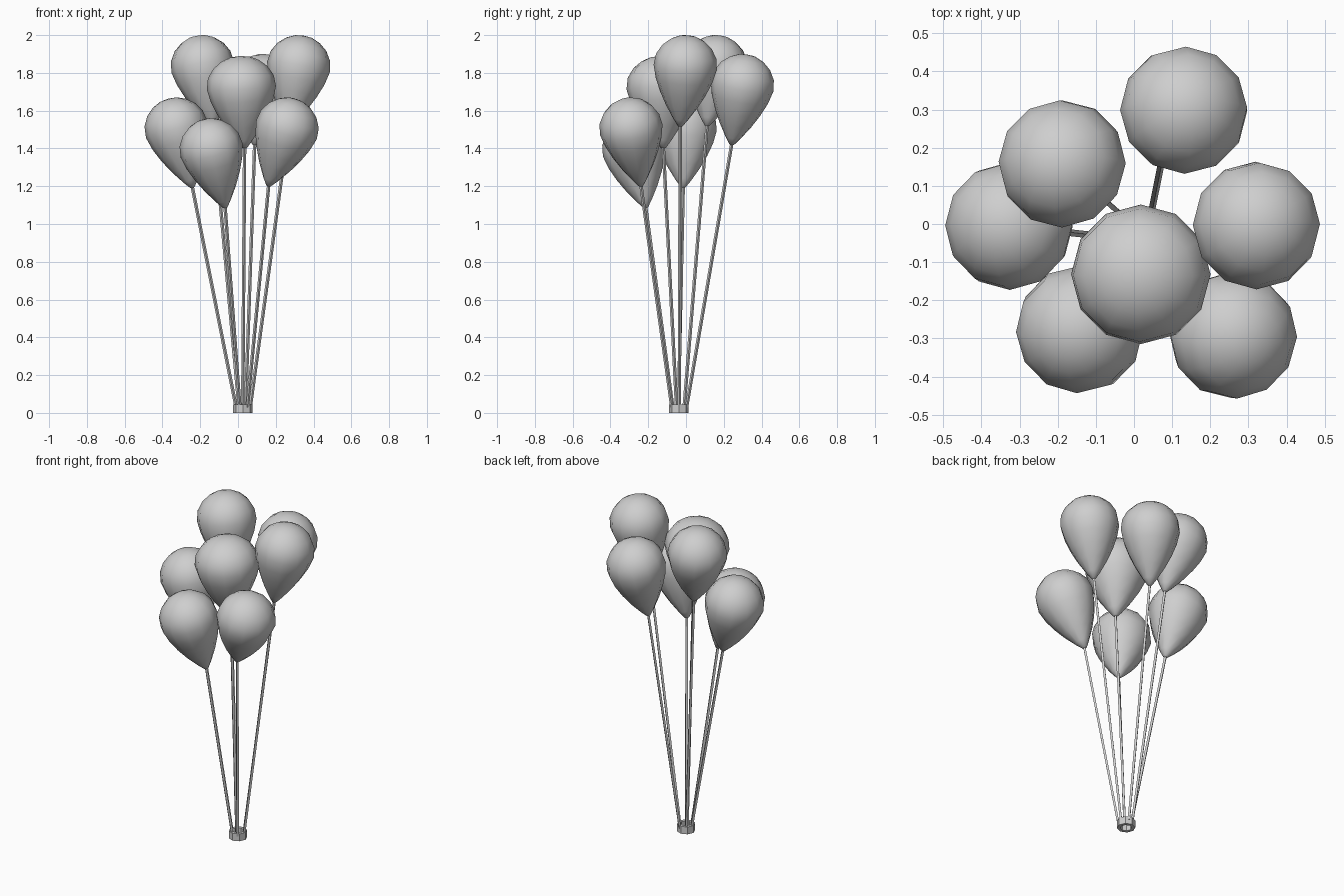
import bpy, bmesh, math
from mathutils import Vector, Matrix

cube = bpy.data.objects.get("Cube")
if cube:
    bpy.data.objects.remove(cube, do_unlink=True)

grey = bpy.data.materials.new("light_grey")
grey.use_nodes = True
colour = (0.62, 0.62, 0.62, 1)
grey.diffuse_color = colour
grey.node_tree.nodes["Principled BSDF"].inputs["Base Color"].default_value = colour


def finish(bm, name, matrix=None, smooth=False):
    bmesh.ops.recalc_face_normals(bm, faces=bm.faces)
    for f in bm.faces:
        f.smooth = smooth
    mesh = bpy.data.meshes.new(name)
    bm.to_mesh(mesh)
    bm.free()
    mesh.materials.append(grey)
    obj = bpy.data.objects.new(name, mesh)
    bpy.context.collection.objects.link(obj)
    if matrix:
        obj.matrix_world = matrix
    return obj


def lathe(points, sides, closed=False):
    """Turn a (radius, height) profile around z."""
    bm = bmesh.new()
    verts = [bm.verts.new((r, 0, z)) for r, z in points]
    edges = [bm.edges.new(pair) for pair in zip(verts, verts[1:])]
    if closed:
        edges.append(bm.edges.new((verts[-1], verts[0])))
    bmesh.ops.spin(bm, geom=verts + edges, cent=(0, 0, 0), axis=(0, 0, 1),
                   angle=math.tau, steps=sides)
    bmesh.ops.remove_doubles(bm, verts=bm.verts, dist=0.0001)
    return bm


def along(start, direction):
    return Matrix.Translation(start) @ Vector((0, 0, 1)).rotation_difference(direction).to_matrix().to_4x4()


# Teardrop profile, origin at the centre of the round end
teardrop = [(0, -0.32), (0.012, -0.318), (0.04, -0.28), (0.085, -0.21), (0.122, -0.14),
            (0.151, -0.07), (0.168, 0), (0.16, 0.06), (0.131, 0.11), (0.09, 0.145),
            (0.047, 0.164), (0, 0.17)]

# name, round centre, tip, string foot, girth
balloons = [
    ("back", (0.13, 0.297, 1.73), (0.09, 0.245, 1.44), (0.04, 0.003, 0.03), 1),
    ("back_right", (-0.187, 0.157, 1.83), (-0.13, 0.11, 1.515), (0.005, -0.01, 0.03), 1),
    ("left", (0.32, -0.004, 1.83), (0.27, -0.03, 1.53), (0.065, -0.035, 0.03), 1),
    ("middle", (0.018, -0.132, 1.72), (0.035, -0.12, 1.41), (0.025, -0.05, 0.03), 1.09),
    ("right", (-0.325, -0.005, 1.5), (-0.24, -0.015, 1.19), (-0.01, -0.04, 0.03), 1),
    ("front_right", (-0.14, -0.275, 1.39), (-0.07, -0.215, 1.1), (0.01, -0.07, 0.03), 1),
    ("front_left", (0.257, -0.29, 1.5), (0.155, -0.235, 1.185), (0.05, -0.075, 0.03), 1),
]

for name, centre, tip, foot, girth in balloons:
    centre, tip, foot = Vector(centre), Vector(tip), Vector(foot)
    # Balloon
    axis = (centre - tip).normalized()
    profile = [(r * girth, z) for r, z in teardrop]
    finish(lathe(profile, 12), "balloon_" + name, along(centre, axis), smooth=True)
    # String
    end = centre - axis * 0.31
    length = (end - foot).length
    finish(lathe([(0, 0), (0.009, 0), (0.009, length), (0, length)], 4),
           "string_" + name, along(foot, end - foot))

# Ring that gathers the strings
finish(lathe([(0.052, 0), (0.052, 0.045), (0.032, 0.045), (0.032, 0)], 8, closed=True),
       "base_ring", Matrix.Translation((0.026, -0.038, 0)))
